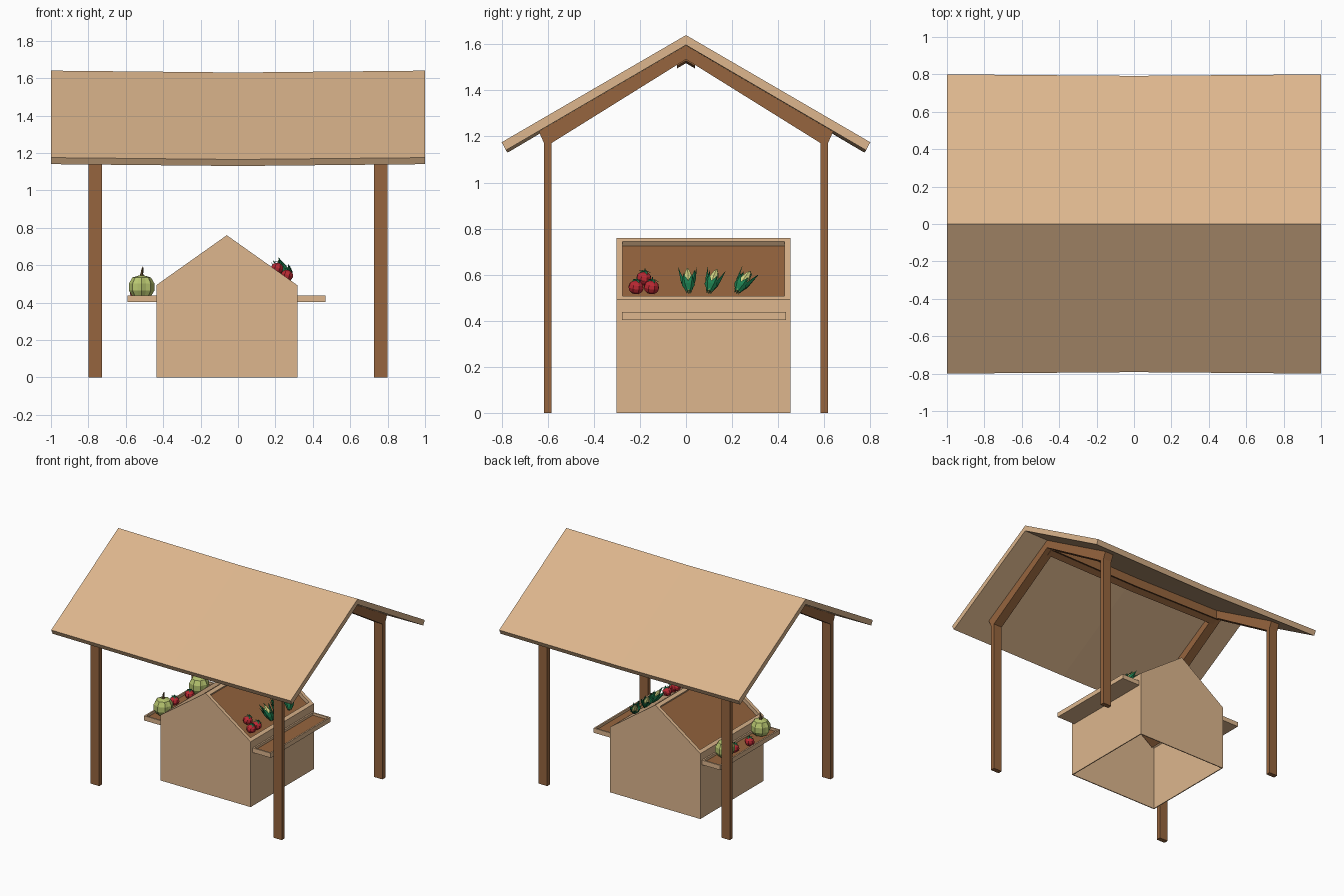
import bpy, bmesh, math
from mathutils import Vector, Matrix

if "Cube" in bpy.data.objects:
    bpy.data.objects.remove(bpy.data.objects["Cube"])


def material(name, r, g, b):
    lin = lambda c: ((c / 255 + 0.055) / 1.055) ** 2.4 if c > 10 else c / 255 / 12.92
    m = bpy.data.materials.new(name)
    m.diffuse_color = (lin(r), lin(g), lin(b), 1)
    m.use_nodes = True
    m.node_tree.nodes["Principled BSDF"].inputs["Base Color"].default_value = m.diffuse_color
    return m


TAN = material("light_wood", 221, 182, 141)
BROWN = material("dark_wood", 150, 101, 62)
RED = material("tomato_red", 184, 40, 50)
LEAF = material("leaf_green", 28, 125, 78)
COB = material("corn_yellow", 216, 219, 135)
SQUASH = material("pale_squash_green", 184, 198, 112)
STEM = material("stem_brown", 92, 72, 42)


def finish(name, bm, *mats):
    bmesh.ops.recalc_face_normals(bm, faces=bm.faces)
    me = bpy.data.meshes.new(name)
    bm.to_mesh(me)
    bm.free()
    for m in mats:
        me.materials.append(m)
    ob = bpy.data.objects.new(name, me)
    bpy.context.collection.objects.link(ob)
    return ob


def loft(bm, rings):
    """Skin a list of closed rings and cap both ends."""
    vs = [[bm.verts.new(p) for p in ring] for ring in rings]
    n = len(vs[0])
    for a, b in zip(vs, vs[1:]):
        for i in range(n):
            bm.faces.new((a[i], a[(i + 1) % n], b[(i + 1) % n], b[i]))
    bm.faces.new(vs[0])
    bm.faces.new(vs[-1])


def box(bm, x0, x1, y0, y1, z0, z1):
    loft(bm, [[(x0, y0, z), (x1, y0, z), (x1, y1, z), (x0, y1, z)] for z in (z0, z1)])


def sagging_beam(name, profile, half, mat):
    """Profile in y, z run along x, dipping slightly in the middle."""
    bm = bmesh.new()
    loft(bm, [[(x, y * k, z - d) for y, z in profile]
              for x, k, d in ((-half, 1, 0), (0, 0.99, 0.01), (half, 1, 0))])
    return finish(name, bm, mat)


def recess(bm, face, rim, depth, mat_index):
    """Sink a panel into a face, leaving a rim around it."""
    normal = face.normal.copy()
    bmesh.ops.inset_individual(bm, faces=[face], thickness=rim)
    floor = bmesh.ops.extrude_discrete_faces(bm, faces=[face])["faces"][0]
    bmesh.ops.translate(bm, verts=floor.verts, vec=-normal * depth)
    floor.material_index = mat_index


# Roof and ridge beam
sagging_beam("roof", [(0, 1.64), (0.80, 1.175), (0.782, 1.14), (0, 1.597),
                      (-0.782, 1.14), (-0.80, 1.175)], 1.0, TAN)
sagging_beam("ridge_beam", [(0, 1.597), (0.04, 1.573), (0.04, 1.505), (0, 1.528),
                            (-0.04, 1.505), (-0.04, 1.573)], 0.76, BROWN)

# Posts and rafter pairs
for sx, side in ((-1, "left"), (1, "right")):
    x0, x1 = sorted((sx * 0.727, sx * 0.798))
    bm = bmesh.new()
    half = [(0.64, 1.224), (0.617, 1.172), (0.583, 1.172)]
    prof = [(0, 1.597)] + half + [(0, 1.535)] + [(-y, z) for y, z in reversed(half)]
    loft(bm, [[(x, y, z) for y, z in prof] for x in (x0, x1)])
    finish(side + "_rafters", bm, BROWN)
    for sy, end in ((-1, "front"), (1, "back")):
        bm = bmesh.new()
        y0, y1 = sorted((sy * 0.583, sy * 0.617))
        box(bm, x0, x1, y0, y1, 0, 1.175)
        finish(f"{end}_{side}_post", bm, BROWN)

# Stall body: gabled shell, open below, with a sunken tray in each slope
bm = bmesh.new()
gable = [(-0.437, 0), (0.317, 0), (0.317, 0.493), (-0.06, 0.76), (-0.437, 0.493)]
loft(bm, [[(x, y, z) for x, z in gable] for y in (-0.302, 0.453)])
bmesh.ops.recalc_face_normals(bm, faces=bm.faces)
bm.normal_update()
slopes = [f for f in bm.faces if 0.2 < f.normal.z < 0.95]
base = [f for f in bm.faces if f.normal.z < -0.9]
for f in slopes:
    recess(bm, f, 0.037, 0.026, 1)
bmesh.ops.delete(bm, geom=base, context='FACES_ONLY')
body = finish("stall_body", bm, TAN, BROWN)
solid = body.modifiers.new("wall", 'SOLIDIFY')
solid.thickness = 0.01

# Side shelves with shallow trays
for name, x0, x1 in (("left_shelf", -0.59, -0.437), ("right_shelf", 0.317, 0.468)):
    bm = bmesh.new()
    box(bm, x0, x1, -0.278, 0.435, 0.403, 0.438)
    bmesh.ops.recalc_face_normals(bm, faces=bm.faces)
    bm.normal_update()
    recess(bm, next(f for f in bm.faces if f.normal.z > 0.9), 0.016, 0.018, 1)
    finish(name, bm, TAN, BROWN)


def tomato(name, loc, tilt=0.0):
    bm = bmesh.new()
    r = 0.035
    bmesh.ops.create_uvsphere(bm, u_segments=8, v_segments=6, radius=r)
    bmesh.ops.scale(bm, verts=bm.verts, vec=(1, 1, 0.85))
    # five pointed leaves on top
    for i in range(5):
        a = i * math.tau / 5
        p = lambda ang, rad, z: bm.verts.new((math.cos(ang) * rad, math.sin(ang) * rad, z))
        f = bm.faces.new((p(a, 0, 0.036), p(a - 0.5, 0.015, 0.034),
                          p(a, 0.032, 0.027), p(a + 0.5, 0.015, 0.034)))
        f.material_index = 1
    before = set(bm.faces)
    bmesh.ops.create_cone(bm, segments=4, radius1=0.005, radius2=0.002, depth=0.016,
                          cap_ends=True, matrix=Matrix.Translation((0, 0, 0.038)))
    for f in set(bm.faces) - before:
        f.material_index = 1
    ob = finish(name, bm, RED, LEAF)
    ob.location = loc
    ob.rotation_euler = (0, tilt, 0.4)


def squash(name, loc):
    bm = bmesh.new()
    n = 16  # eight ribs
    rows = [(0.018, -0.054), (0.05, -0.05), (0.068, -0.02), (0.068, 0.018), (0.05, 0.05), (0.016, 0.06)]
    loft(bm, [[(math.cos(i * math.tau / n) * r * (1, 0.88)[i % 2],
                math.sin(i * math.tau / n) * r * (1, 0.88)[i % 2], z)
               for i in range(n)] for r, z in rows])
    finish(name, bm, SQUASH).location = loc
    bm = bmesh.new()
    stem = [(0.016, 0.056, 0), (0.008, 0.07, 0), (0.007, 0.09, 0.003), (0.002, 0.108, 0.006)]
    loft(bm, [[(math.cos(i * math.tau / 5) * r + dx, math.sin(i * math.tau / 5) * r, z)
               for i in range(5)] for r, z, dx in stem])
    finish(name + "_stem", bm, STEM).location = loc


def corn(name, loc, lean):
    bm = bmesh.new()
    rows = [(0.012, 0), (0.023, 0.03), (0.021, 0.07), (0.012, 0.1), (0.002, 0.118)]
    loft(bm, [[(math.cos(i * math.tau / 7) * r, math.sin(i * math.tau / 7) * r, z)
               for i in range(7)] for r, z in rows])
    # folded husk leaves around the cob
    for deg, k in ((80, 1), (-80, 1.05), (130, 1.1), (-130, 1), (180, 1.15), (25, 0.55), (-30, 0.6)):
        rot = Matrix.Rotation(math.radians(deg), 3, 'Z')
        v = [bm.verts.new(rot @ Vector(p)) for p in
             ((0.011, 0, -0.008), (0.023, -0.02, 0.045 * k), (0.033, 0, 0.05 * k),
              (0.023, 0.02, 0.045 * k), (0.042, 0, 0.118 * k))]
        for q in ((0, 1, 2), (0, 2, 3), (1, 4, 2), (2, 4, 3)):
            bm.faces.new([v[i] for i in q]).material_index = 1
    ob = finish(name, bm, COB, LEAF)
    z = Vector((-0.5, lean, 0.85)).normalized()
    y = (Vector((0, 1, 0)) - z * z.y).normalized()
    x = y.cross(z)
    ob.matrix_world = Matrix.Translation(loc) @ Matrix((x, y, z)).transposed().to_4x4()


# Produce in the right slope
for i, (x, y, z) in enumerate([(0.262, -0.217, 0.545), (0.262, -0.15, 0.545), (0.21, -0.183, 0.583)]):
    tomato(f"tray_tomato_{i + 1}", (x, y, z), 0.3)
for i, (y, lean) in enumerate([(0.012, -0.05), (0.1, 0.3), (0.222, 0.55)]):
    corn(f"corn_{i + 1}", (0.275, y, 0.527), lean)

# Produce on the left shelf
squash("front_squash", (-0.515, -0.155, 0.484))
squash("back_squash", (-0.515, 0.27, 0.484))
for i, (x, y) in enumerate([(-0.545, 0.02), (-0.52, 0.165)]):
    tomato(f"shelf_tomato_{i + 1}", (x, y, 0.449))
